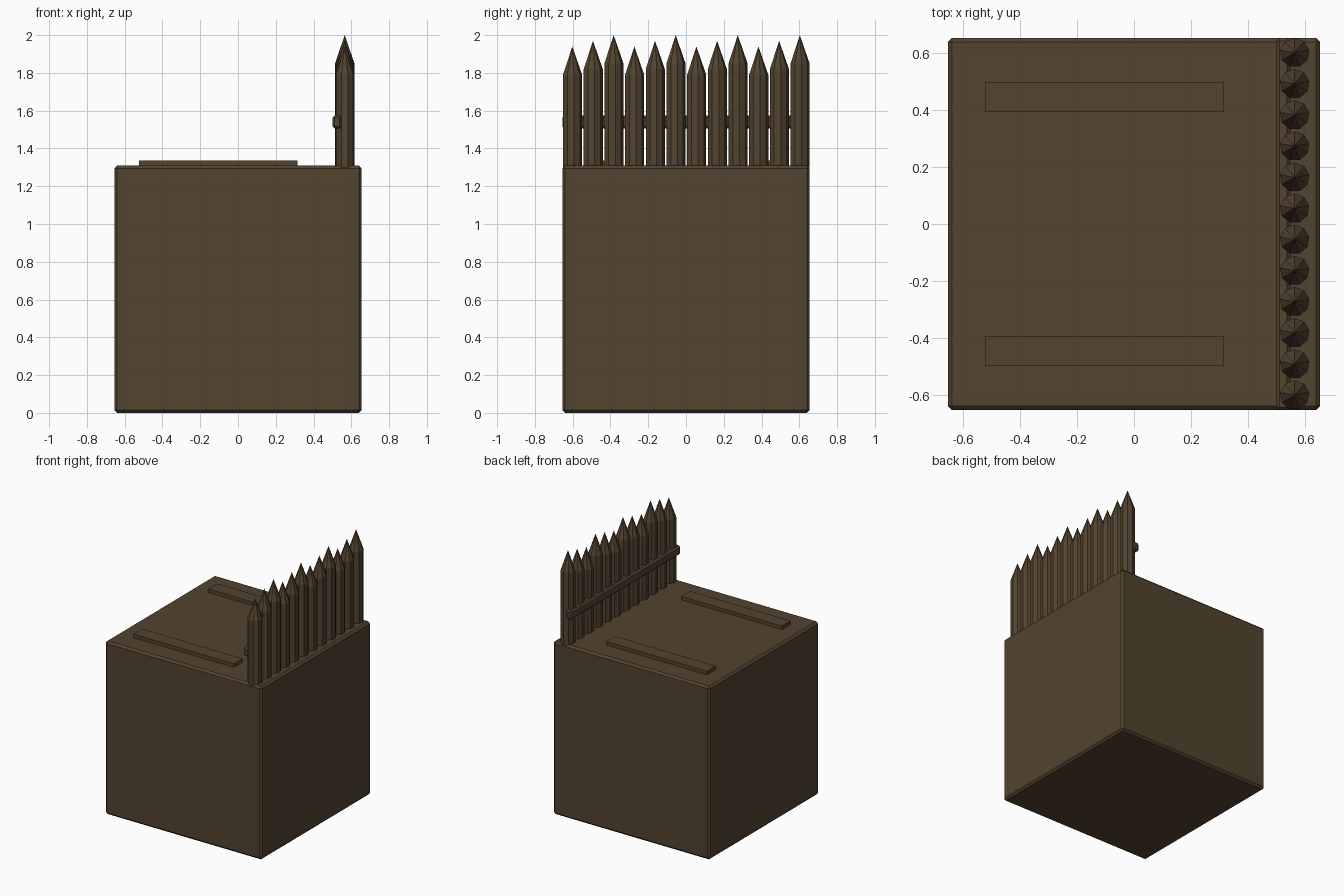
import bpy

if "Cube" in bpy.data.objects:
    bpy.data.objects.remove(bpy.data.objects["Cube"])

wood = bpy.data.materials.new("dark_brown_wood")
wood.diffuse_color = (0.085, 0.056, 0.029, 1)
wood.use_nodes = True
wood.node_tree.nodes["Principled BSDF"].inputs["Base Color"].default_value = wood.diffuse_color


def box(name, center, size, bevel=0.0):
    bpy.ops.mesh.primitive_cube_add(size=1, location=center)
    ob = bpy.context.object
    ob.name = name
    ob.scale = size
    bpy.ops.object.transform_apply(location=False, rotation=False, scale=True)
    ob.data.materials.append(wood)
    if bevel:
        mod = ob.modifiers.new("edge_bevel", 'BEVEL')
        mod.width = bevel
        mod.segments = 1
    return ob


def stake(name, x, y, base, shoulder, tip, radius, sides=9):
    # Straight shaft and pointed cap in a single closed mesh
    bpy.ops.mesh.primitive_cylinder_add(vertices=sides, radius=radius, depth=shoulder - base,
                                        end_fill_type='NGON',
                                        location=(x, y, (base + shoulder) / 2))
    shaft = bpy.context.object
    bpy.ops.mesh.primitive_cone_add(vertices=sides, radius1=radius, radius2=0,
                                    depth=tip - shoulder, end_fill_type='NOTHING',
                                    location=(x, y, (shoulder + tip) / 2))
    cap = bpy.context.object
    shaft.select_set(True)
    cap.select_set(True)
    bpy.context.view_layer.objects.active = shaft
    bpy.ops.object.join()
    shaft.name = name
    shaft.data.materials.append(wood)


# Main block with narrow chamfers
box("base_block", (0, 0, 0.655), (1.31, 1.31, 1.31), 0.015)

# Two flat planks on top
for side, label in ((-1, "front"), (1, "back")):
    box(label + "_plank", (-0.105, side * 0.447, 1.3225), (0.84, 0.105, 0.029))

# Row of sharpened stakes along the right edge, heights repeating in threes
for i in range(12):
    rise = 0.03 * (i % 3)
    stake("stake_%02d" % (i + 1), 0.565, -0.602 + i * 0.1095,
          1.30, 1.79 + rise, 1.94 + rise, 0.052)

# Rail tying the stakes together on the inner side
box("cross_rail", (0.525, 0, 1.54), (0.05, 1.31, 0.07), 0.012)
